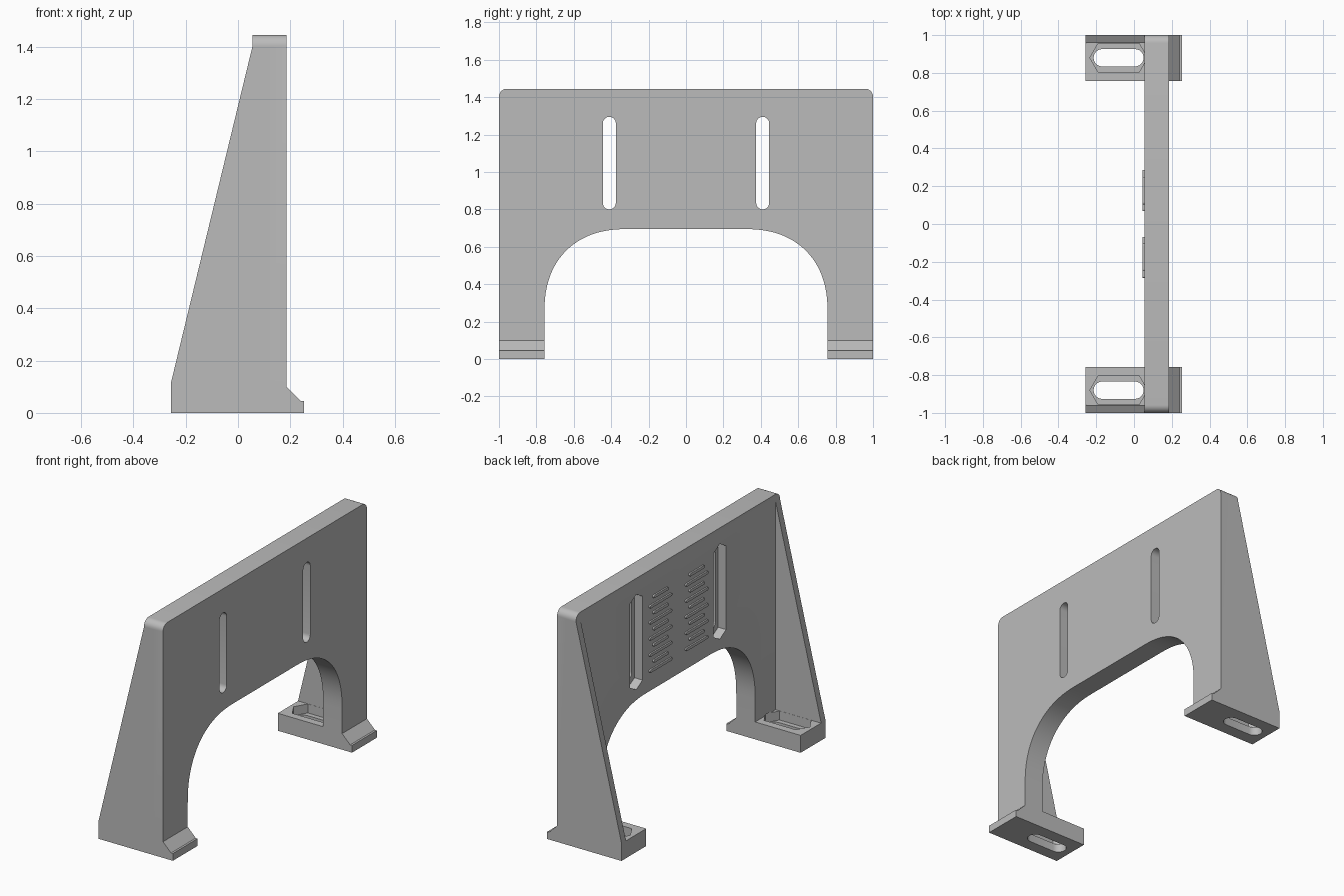
import bpy
import bmesh
from math import sin, cos, pi, sqrt

if "Cube" in bpy.data.objects:
    bpy.data.objects.remove(bpy.data.objects["Cube"])

grey = bpy.data.materials.new("plain_grey")
grey.use_nodes = True
colour = (0.5, 0.5, 0.5, 1)
grey.diffuse_color = colour
grey.node_tree.nodes["Principled BSDF"].inputs["Base Color"].default_value = colour


def prism(name, points, axis, low, high):
    """Extrude a closed 2D outline along one axis."""
    place = {"x": lambda a, b, h: (h, a, b),
             "y": lambda a, b, h: (a, h, b),
             "z": lambda a, b, h: (a, b, h)}[axis]
    bm = bmesh.new()
    face = bm.faces.new([bm.verts.new(place(a, b, low)) for a, b in points])
    top = bmesh.ops.extrude_face_region(bm, geom=[face])["geom"]
    moved = [v for v in top if isinstance(v, bmesh.types.BMVert)]
    bmesh.ops.translate(bm, verts=moved, vec=place(0, 0, high - low))
    bmesh.ops.recalc_face_normals(bm, faces=bm.faces)
    mesh = bpy.data.meshes.new(name)
    bm.to_mesh(mesh)
    bm.free()
    mesh.materials.append(grey)
    obj = bpy.data.objects.new(name, mesh)
    bpy.context.collection.objects.link(obj)
    return obj


def combine(body, other, operation):
    """Apply a boolean and discard the second object."""
    mod = body.modifiers.new("combine", "BOOLEAN")
    mod.operation, mod.solver, mod.object = operation, "EXACT", other
    graph = bpy.context.evaluated_depsgraph_get()
    mesh = bpy.data.meshes.new_from_object(body.evaluated_get(graph))
    body.modifiers.clear()
    body.data = mesh
    bpy.data.objects.remove(other)


def long_hole(start, end, across, radius, sides):
    """Elongated hole outline running along the first coordinate."""
    half = sides // 2
    right = [-pi / 2 + pi * i / half for i in range(half + 1)]
    return ([(end + radius * cos(t), across + radius * sin(t)) for t in right] +
            [(start - radius * cos(t), across - radius * sin(t)) for t in right])


def long_hex(start, end, across, half_width):
    """Elongated hexagon with pointed ends."""
    tip = half_width / sqrt(3)
    return [(start - tip, across), (start, across - half_width), (end, across - half_width),
            (end + tip, across), (end, across + half_width), (start, across + half_width)]


def swap(points):
    return [(b, a) for a, b in points]


# Upright plate outline: arch opening below and rounded top corners
FRONT, BACK, TOP = 0.185, 0.055, 1.445
LEG, R, ROUND = 0.757, 0.445, 0.042
steps = 24
half = [(1, 0)]
half = [(1 - ROUND + ROUND * sin(t), TOP - ROUND + ROUND * cos(t))
        for t in [pi / 2 * i / 8 for i in range(9)]] + [(1, 0), (LEG, 0)]
for i in range(steps + 1):
    t = pi / 2 * i / steps
    half.append((LEG - R + R * max(cos(t), 0) ** 0.87, 0.25 + R * sin(t) ** 0.87))
outline = half + [(-y, z) for y, z in reversed(half)]
body = prism("bracket_body", outline, "x", BACK, FRONT)

# Feet with bevelled toes, and tapered side gussets
foot = [(-0.257, 0), (0.253, 0), (0.253, 0.045), (0.24, 0.045), (FRONT, 0.1),
        (0.12, 0.108), (-0.257, 0.108)]
gusset = [(-0.257, 0), (0.12, 0), (0.12, 1.4), (BACK, 1.4), (-0.257, 0.112)]
for s in (-1, 1):
    lo, hi = sorted((s * LEG, s))
    combine(body, prism("foot", foot, "y", lo, hi), "UNION")
    lo, hi = sorted((s * 0.957, s))
    combine(body, prism("gusset", gusset, "y", lo, hi), "UNION")

# Slots with hexagonal recesses, in the feet and in the plate
for s in (-1, 1):
    y = s * 0.88
    combine(body, prism("foot_recess", long_hex(-0.19, 0.027, y, 0.076), "z", 0.052, 0.115),
            "DIFFERENCE")
    combine(body, prism("foot_slot", long_hole(-0.168, 0.005, y, 0.046, 24), "z", -0.1, 0.11),
            "DIFFERENCE")
    y = s * 0.41
    combine(body, prism("plate_recess", swap(long_hex(0.79, 1.31, y, 0.062)), "x", -0.05, 0.11),
            "DIFFERENCE")
    combine(body, prism("plate_slot", swap(long_hole(0.835, 1.26, y, 0.035, 24)), "x", -0.05, 0.3),
            "DIFFERENCE")

# Raised scale marks on the back, alternating long and short
for s, side in ((-1, "right"), (1, "left")):
    for i in range(10):
        reach = 0.1 if i % 2 == 0 else 0.064
        z = 0.82 + 0.05 * i
        prism(f"scale_mark_{side}_{i + 1}",
              long_hole(s * 0.177 - reach, s * 0.177 + reach, z, 0.009, 12),
              "x", 0.045, 0.06)

# Smooth the curved surfaces and keep hard edges crisp
bpy.ops.object.select_all(action="DESELECT")
body.select_set(True)
bpy.context.view_layer.objects.active = body
bpy.ops.object.shade_smooth_by_angle(angle=pi / 7)
